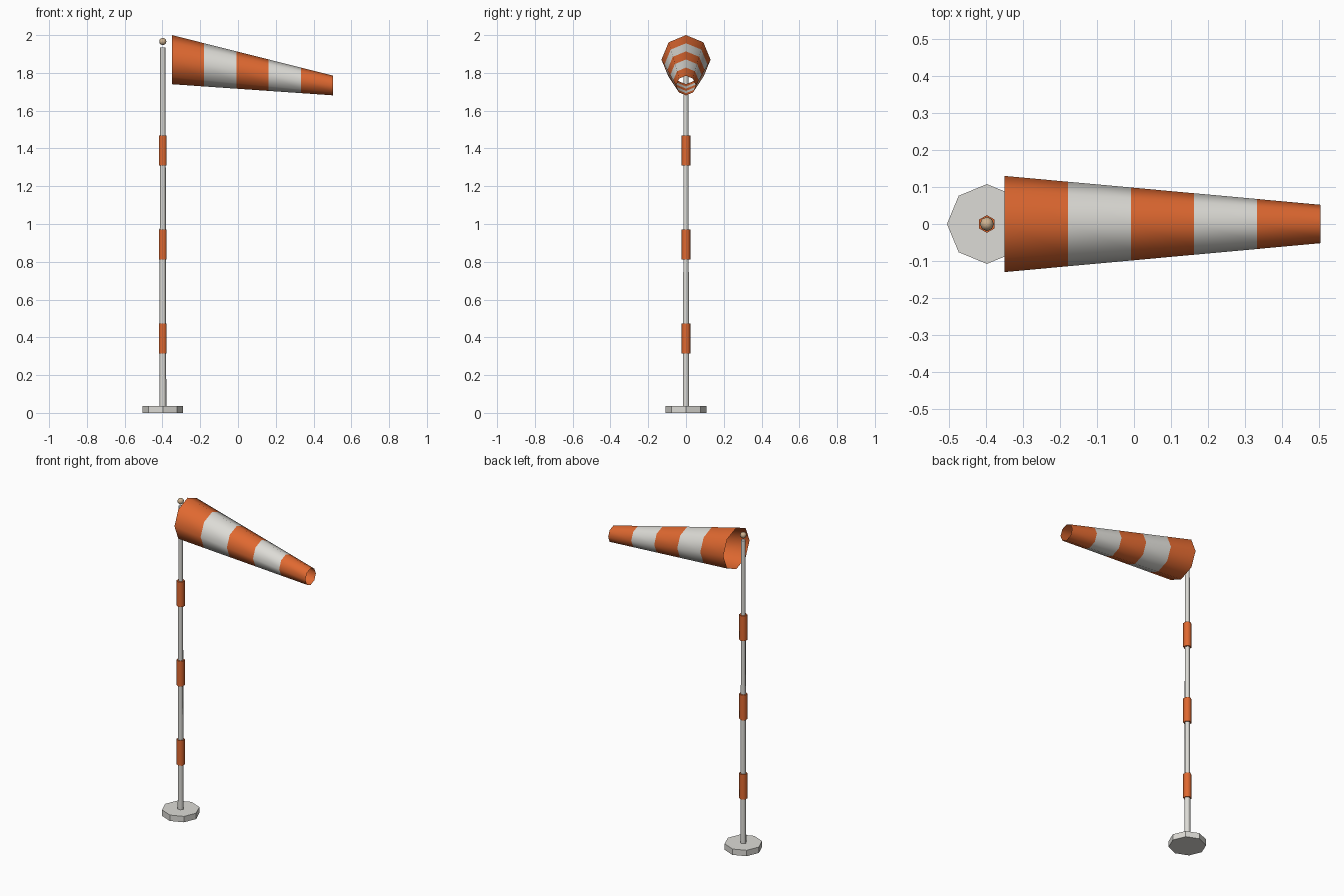
import bpy, bmesh
from math import cos, sin, pi

cube = bpy.data.objects.get("Cube")
if cube:
    bpy.data.objects.remove(cube, do_unlink=True)


def material(name, rgb):
    mat = bpy.data.materials.new(name)
    mat.use_nodes = True
    mat.diffuse_color = (*rgb, 1)
    mat.node_tree.nodes["Principled BSDF"].inputs["Base Color"].default_value = (*rgb, 1)
    return mat


orange = material("orange", (0.74, 0.14, 0.03))
white = material("off white", (0.72, 0.71, 0.67))
tan = material("tan", (0.62, 0.45, 0.28))
POLE_X = -0.398


def finish(bm, name, mats, smooth):
    mesh = bpy.data.meshes.new(name)
    for face in bm.faces:
        face.smooth = smooth
    bm.to_mesh(mesh)
    bm.free()
    obj = bpy.data.objects.new(name, mesh)
    bpy.context.collection.objects.link(obj)
    for mat in mats:
        mesh.materials.append(mat)
    return obj


def post(name, sides, r_low, r_high, z_low, z_high, mat, turn=0, smooth=False):
    """Upright capped prism on the pole axis."""
    bm = bmesh.new()
    rings = [[bm.verts.new((POLE_X + r * cos(turn + 2 * pi * i / sides),
                            r * sin(turn + 2 * pi * i / sides), z))
              for i in range(sides)] for r, z in ((r_low, z_low), (r_high, z_high))]
    for i in range(sides):
        j = (i + 1) % sides
        bm.faces.new((rings[0][i], rings[0][j], rings[1][j], rings[1][i]))
    caps = [bm.faces.new(rings[0][::-1]), bm.faces.new(rings[1])]
    obj = finish(bm, name, [mat], smooth)
    if smooth:
        for poly in obj.data.polygons:
            poly.use_smooth = abs(poly.normal.z) < 0.9
        for edge in obj.data.edges:
            z = [obj.data.vertices[v].co.z for v in edge.vertices]
            edge.use_edge_sharp = abs(z[0] - z[1]) < 1e-5
    return obj


# Base, pole and painted sleeves
post("base", 8, 0.108, 0.108, 0, 0.037, white)
post("pole", 6, 0.0185, 0.014, 0.03, 1.935, white, smooth=True)
for n, z in enumerate((0.315, 0.813, 1.31)):
    post(f"pole_band_{n + 1}", 6, 0.024, 0.024, z, z + 0.158, orange, pi / 6, True)

# Ball at the top of the pole
bm = bmesh.new()
bmesh.ops.create_uvsphere(bm, u_segments=8, v_segments=6, radius=0.019)
bmesh.ops.translate(bm, verts=bm.verts, vec=(POLE_X, 0, 1.966))
finish(bm, "top_ball", [tan], True)

# Open tapered sock, drooping toward its tail, in five alternating stripes
bm = bmesh.new()
STRIPES, SIDES = 5, 8
rings = []
for s in range(STRIPES + 1):
    t = s / STRIPES
    x, z, r = -0.35 + 0.854 * t, 1.87 - 0.137 * t, 0.13 - 0.078 * t
    rings.append([bm.verts.new((x, r * cos(2 * pi * i / SIDES), z + r * sin(2 * pi * i / SIDES)))
                  for i in range(SIDES)])
for s in range(STRIPES):
    for i in range(SIDES):
        j = (i + 1) % SIDES
        face = bm.faces.new((rings[s][i], rings[s][j], rings[s + 1][j], rings[s + 1][i]))
        face.material_index = s % 2
bmesh.ops.recalc_face_normals(bm, faces=bm.faces)
finish(bm, "wind_sock", [orange, white], True)
